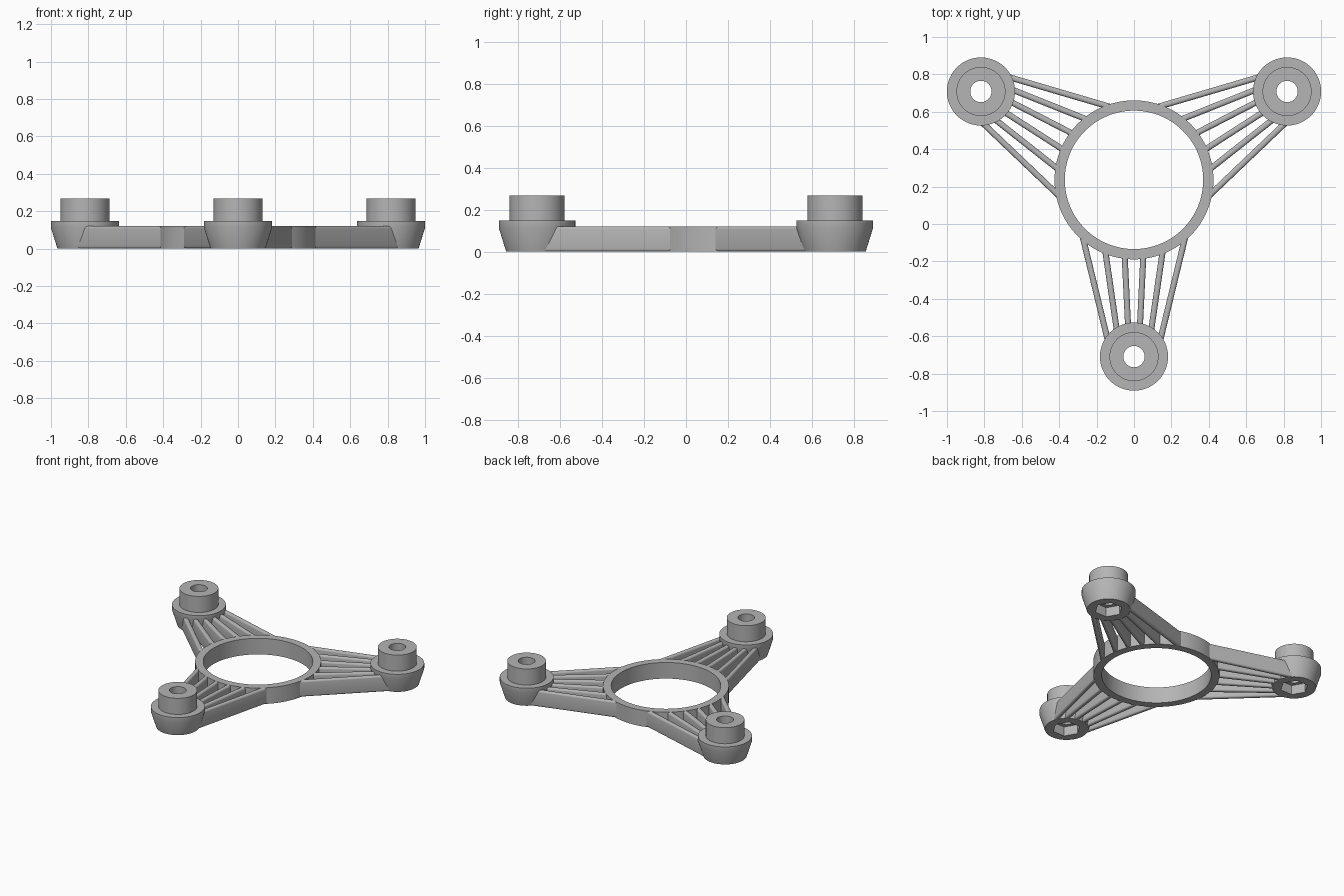
import bpy, bmesh, math
from mathutils import Matrix, Vector

cube = bpy.data.objects.get("Cube")
if cube:
    bpy.data.objects.remove(cube, do_unlink=True)

grey = bpy.data.materials.new("plain grey")
grey.use_nodes = True
colour = (0.46, 0.46, 0.46, 1)
grey.diffuse_color = colour
grey.node_tree.nodes["Principled BSDF"].inputs["Base Color"].default_value = colour

RING_Y = 0.236     # centre of the ring
REACH = 0.945      # ring centre to foot centre
FAN = 1.436        # ring centre to the point where the struts would meet
HEIGHT = 0.12
made = []


def finish(name, bm, matrix):
    bmesh.ops.recalc_face_normals(bm, faces=bm.faces)
    mesh = bpy.data.meshes.new(name)
    bm.to_mesh(mesh)
    bm.free()
    mesh.materials.append(grey)
    obj = bpy.data.objects.new(name, mesh)
    bpy.context.collection.objects.link(obj)
    obj.matrix_world = matrix
    made.append(obj)


def lathe(name, profile, matrix, segments=96):
    """Closed profile of (radius, height, is_hexagon) turned about z."""
    bm = bmesh.new()
    rings = []
    for i in range(segments):
        a = math.tau * i / segments
        hexagon = math.cos(math.pi / 6) / math.cos(a % (math.pi / 3) - math.pi / 6)
        loop = []
        for r, z, is_hex in profile:
            r *= hexagon if is_hex else 1
            loop.append(bm.verts.new((r * math.cos(a), r * math.sin(a), z)))
        rings.append(loop)
    n = len(profile)
    for i in range(segments):
        a, b = rings[i], rings[(i + 1) % segments]
        for j in range(n):
            k = (j + 1) % n
            bm.faces.new((a[j], b[j], b[k], a[k]))
    finish(name, bm, matrix)


def strut(name, start, end, matrix):
    """Thin upright bar with rounded long edges."""
    run = end - start
    bm = bmesh.new()
    bmesh.ops.create_cube(bm, size=1)
    bmesh.ops.scale(bm, vec=(run.length, 0.032, HEIGHT), verts=bm.verts)
    long_edges = [e for e in bm.edges
                  if abs(e.verts[0].co.x - e.verts[1].co.x) > 0.01]
    bmesh.ops.bevel(bm, geom=long_edges, offset=0.013, segments=4,
                    profile=0.5, affect='EDGES')
    middle = (start + end) / 2
    place = (Matrix.Translation((middle.x, middle.y, HEIGHT / 2))
             @ Matrix.Rotation(math.atan2(run.y, run.x), 4, 'Z'))
    finish(name, bm, matrix @ place)


def circle_hit(apex, direction, centre, radius):
    """First point where the ray from apex meets the circle."""
    d = apex - centre
    b = d.dot(direction)
    root = math.sqrt(max(0, b * b - d.length_squared + radius * radius))
    return -b - root, -b + root


centre = Matrix.Translation((0, RING_Y, 0))

# Central ring
lathe("centre_ring", [(0.37, 0, 0), (0.425, 0, 0),
                      (0.425, HEIGHT, 0), (0.37, HEIGHT, 0)], centre, 144)

# Tapered foot with a raised collar, bolt hole and hexagonal nut pocket
foot_profile = [(0.095, 0, 1), (0.147, 0, 0), (0.182, 0.112, 0), (0.182, 0.147, 0),
                (0.131, 0.147, 0), (0.131, 0.267, 0), (0.057, 0.267, 0),
                (0.057, 0.07, 0), (0.095, 0.07, 1)]

apex = Vector((0, -FAN))
foot_centre = Vector((0, -REACH))
for arm, label in enumerate(("front", "left", "right")):
    turn = centre @ Matrix.Rotation(math.tau * arm / 3, 4, 'Z')
    lathe(label + "_foot", foot_profile, turn @ Matrix.Translation((0, -REACH, 0)))
    # Six struts fanning out from the foot to the ring
    for i in range(6):
        direction = Vector(((2 * i - 5) * 0.0485, 1)).normalized()
        near = circle_hit(apex, direction, foot_centre, 0.128)[1]
        far = circle_hit(apex, direction, Vector((0, 0)), 0.4)[0]
        strut(f"{label}_strut_{i + 1}", apex + direction * near,
              apex + direction * far, turn)

# Smooth round walls, crisp rims
bpy.ops.object.select_all(action='DESELECT')
for obj in made:
    obj.select_set(True)
bpy.context.view_layer.objects.active = made[0]
bpy.ops.object.shade_smooth_by_angle(angle=math.radians(30))
